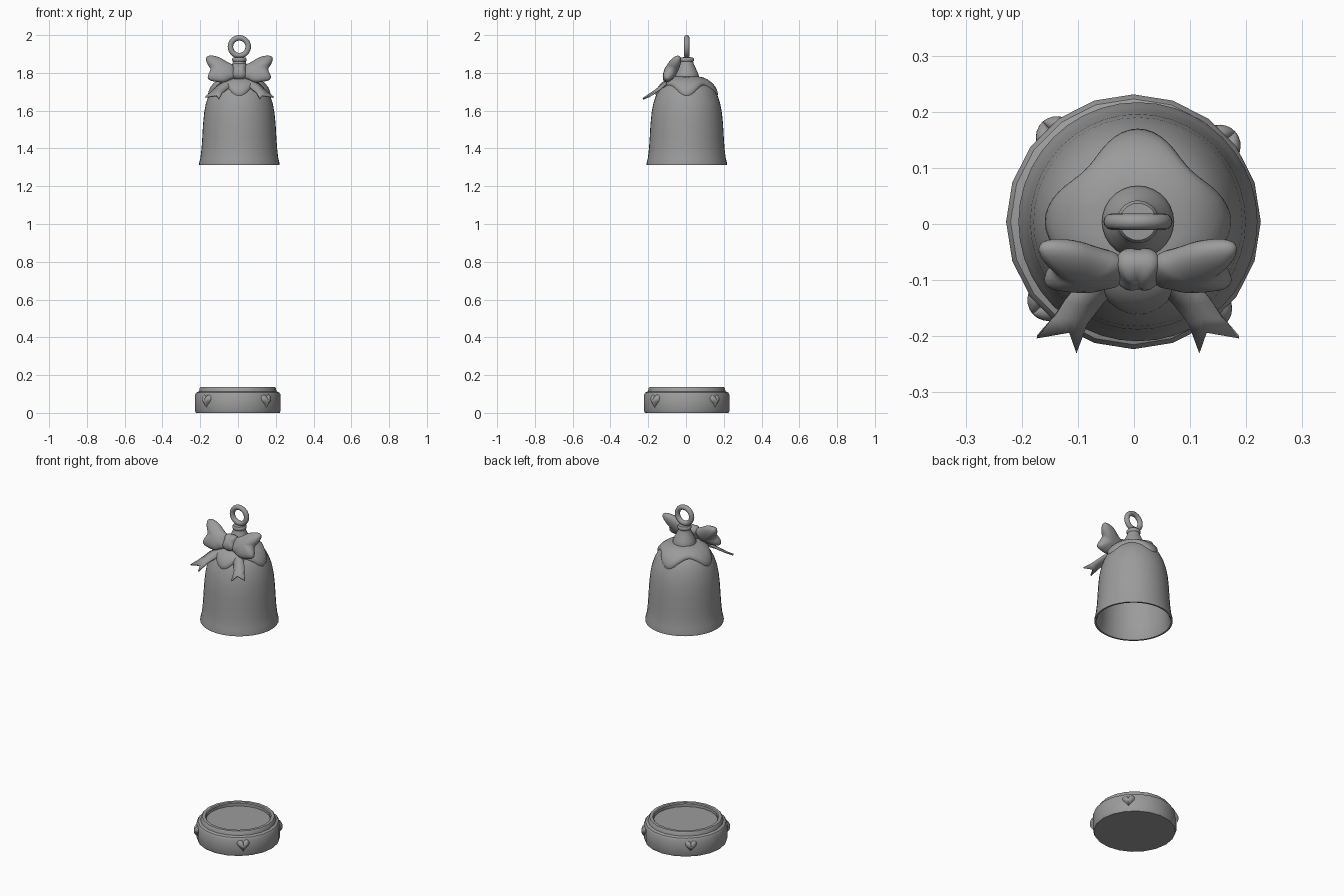
import bpy, bmesh, math
from mathutils import Vector

if "Cube" in bpy.data.objects:
    bpy.data.objects.remove(bpy.data.objects["Cube"])

CX, CY = 0.007, 0.004          # axis of the bell
grey = bpy.data.materials.new("grey")
grey.diffuse_color = (0.33, 0.33, 0.33, 1)
grey.use_nodes = True
grey.node_tree.nodes["Principled BSDF"].inputs["Base Color"].default_value = grey.diffuse_color


def finish(name, bm, angle=40):
    bmesh.ops.remove_doubles(bm, verts=bm.verts, dist=1e-5)
    bmesh.ops.recalc_face_normals(bm, faces=bm.faces)
    me = bpy.data.meshes.new(name)
    bm.to_mesh(me)
    bm.free()
    me.materials.append(grey)
    me.shade_smooth()
    me.set_sharp_from_angle(angle=math.radians(angle))
    ob = bpy.data.objects.new(name, me)
    bpy.context.collection.objects.link(ob)
    return ob


def bridge(bm, a, b):
    n = len(a)
    for i in range(n):
        bm.faces.new((a[i], a[(i + 1) % n], b[(i + 1) % n], b[i]))


def lathe(name, profile, sides, cx=CX, cy=CY, angle=40):
    """Revolve (radius, z) points around a vertical axis."""
    bm = bmesh.new()
    rings = []
    for r, z in profile:
        r = max(r, 1e-4)
        rings.append([bm.verts.new((cx + r * math.cos(math.tau * i / sides),
                                    cy + r * math.sin(math.tau * i / sides), z))
                      for i in range(sides)])
    for a, b in zip(rings, rings[1:]):
        bridge(bm, a, b)
    bm.faces.new(rings[0])
    bm.faces.new(rings[-1])
    return finish(name, bm, angle)


def round_off(pts, times=2):
    """Cut the corners of a closed outline."""
    for _ in range(times):
        pts = [p.lerp(q, t) for p, q in zip(pts, pts[1:] + pts[:1]) for t in (0.25, 0.75)]
    return pts


def pillow(name, outline, height, place, centre, sides=(1, -1)):
    """Puffed shape over a flat outline; place maps (u, v, h) to space."""
    bm = bmesh.new()
    for side in sides:
        last = None
        for s in (1, 0.96, 0.86, 0.7, 0.5, 0.25):
            h = side * height * math.sqrt(1 - s * s)
            ring = [bm.verts.new(place(*(centre + (p - centre) * s), h)) for p in outline]
            if last:
                bridge(bm, last, ring)
            last = ring
        tip = bm.verts.new(place(*centre, side * height))
        for i in range(len(last)):
            bm.faces.new((last[i], last[(i + 1) % len(last)], tip))
    return finish(name, bm, 50)


# Base: faceted ring with a recessed floor
lathe("base", [(0, 0), (0.222, 0), (0.227, 0.012), (0.227, 0.095), (0.219, 0.108),
               (0.205, 0.114), (0.202, 0.13), (0.197, 0.137), (0.18, 0.137),
               (0.175, 0.132), (0.175, 0.115), (0, 0.115)], 20, -0.001, 0.004, 35)

# Hearts around the base
heart = []
for i in range(36):
    t = math.tau * i / 36
    heart.append(Vector((16 * math.sin(t) ** 3 * 0.0024,
                         (13 * math.cos(t) - 5 * math.cos(2 * t) - 2 * math.cos(3 * t)
                          - math.cos(4 * t) + 2.5) * 0.0027)))
for k in range(4):
    a = math.radians(42 + 90 * k)
    out, side = Vector((math.cos(a), math.sin(a), 0)), Vector((-math.sin(a), math.cos(a), 0))
    pillow("heart", heart, 0.04,
           lambda u, v, h: out * (0.203 + h) + side * u + Vector((0, 0.002, 0.062 + v)),
           Vector((0, 0)), (1,))

# Bell: hollow with an open bottom
outer = [(0, 1.772), (0.06, 1.770), (0.095, 1.760), (0.125, 1.740), (0.148, 1.711),
         (0.163, 1.680), (0.177, 1.638), (0.186, 1.59), (0.192, 1.53), (0.196, 1.46),
         (0.200, 1.40), (0.206, 1.35), (0.213, 1.322), (0.213, 1.313)]
inner = [(max(r - 0.012, 0), z - 0.012) for r, z in outer[:-2]]
lathe("bell", outer + [(0.203, 1.313)] + inner[::-1], 40)


def bell_height(r):
    for (r0, z0), (r1, z1) in zip(outer, outer[1:]):
        if r <= r1:
            return z0 + (z1 - z0) * (r - r0) / (r1 - r0)
    return outer[-1][1]


# Scalloped cap with four hanging lobes
bm = bmesh.new()
n, last = 72, None
for s, lift in ((0.3, 0.012), (0.5, 0.013), (0.65, 0.013), (0.8, 0.013), (0.9, 0.013),
                (0.96, 0.011), (1.0, 0.006), (1.0, -0.006)):
    ring = []
    for i in range(n):
        a = math.tau * i / n
        r = (0.146 + 0.017 * math.cos(4 * a)) * s
        ring.append(bm.verts.new((CX + (r + lift * s * 0.5) * math.cos(a),
                                  CY + (r + lift * s * 0.5) * math.sin(a),
                                  bell_height(r) + lift)))
    if last:
        bridge(bm, last, ring)
    last = ring
finish("scalloped_cap", bm, 60)

# Neck, collar and hanging ring
lathe("neck", [(0, 1.77), (0.064, 1.77), (0.064, 1.785), (0.058, 1.803), (0.045, 1.83),
               (0.036, 1.85), (0.034, 1.86), (0.038, 1.865), (0.038, 1.875),
               (0.033, 1.882), (0, 1.884)], 28)
bpy.ops.mesh.primitive_torus_add(major_segments=36, minor_segments=12, major_radius=0.047,
                                 minor_radius=0.0145, location=(CX, 0.004, 1.9385),
                                 rotation=(math.pi / 2, 0, 0))
ring = bpy.context.object
ring.name = "hanging_ring"
ring.data.materials.append(grey)
bpy.ops.object.shade_smooth()


# Bow: outlines in (x, z), leaning back as they rise
def lean(x, z, h):
    return Vector((CX + x, -0.083 + (z - 1.805) * 0.55 - h * 0.88, z + h * 0.48))


loop = [(0.02, 1.835), (0.06, 1.853), (0.105, 1.882), (0.15, 1.892), (0.18, 1.885),
        (0.172, 1.85), (0.148, 1.82), (0.166, 1.79), (0.168, 1.765), (0.13, 1.755),
        (0.08, 1.75), (0.05, 1.765), (0.02, 1.775)]
for m in (1, -1):
    pillow("bow_loop", round_off([Vector((m * x, z)) for x, z in loop]), 0.034, lean,
           Vector((m * 0.1, 1.815)))
knot = [(-0.04, 1.775), (-0.036, 1.81), (-0.04, 1.846), (0, 1.85),
        (0.04, 1.846), (0.036, 1.81), (0.04, 1.775), (0, 1.766)]
pillow("bow_knot", round_off([Vector(p) for p in knot]), 0.036,
       lambda x, z, h: lean(x, z, h * (1 - 0.15 * math.exp(-(x / 0.006) ** 2))),
       Vector((0, 1.808)))

# Ribbon tails: wavy strips with a notched end (outer, middle, inner edge)
rows = [((0.035, -0.085), (0.025, -0.09), (0.015, -0.095)),
        ((0.11, -0.11), (0.075, -0.115), (0.04, -0.115)),
        ((0.13, -0.135), (0.098, -0.142), (0.064, -0.14)),
        ((0.15, -0.166), (0.114, -0.167), (0.09, -0.175)),
        ((0.18, -0.201), (0.122, -0.191), (0.109, -0.228))]
tail_z = (1.765, 1.737, 1.715, 1.695, 1.672)
for m in (1, -1):
    bm = bmesh.new()
    grid = [[bm.verts.new((CX + m * x, y, z + (0.008 if j == 1 else 0) - 0.01 * (k == 4 and j == 2)))
             for j, (x, y) in enumerate(row)] for k, (row, z) in enumerate(zip(rows, tail_z))]
    for a, b in zip(grid, grid[1:]):
        for j in range(2):
            bm.faces.new((a[j], a[j + 1], b[j + 1], b[j]))
    tail = finish("ribbon_tail", bm, 60)
    thick = tail.modifiers.new("thickness", "SOLIDIFY")
    thick.thickness, thick.offset = 0.01, 0
